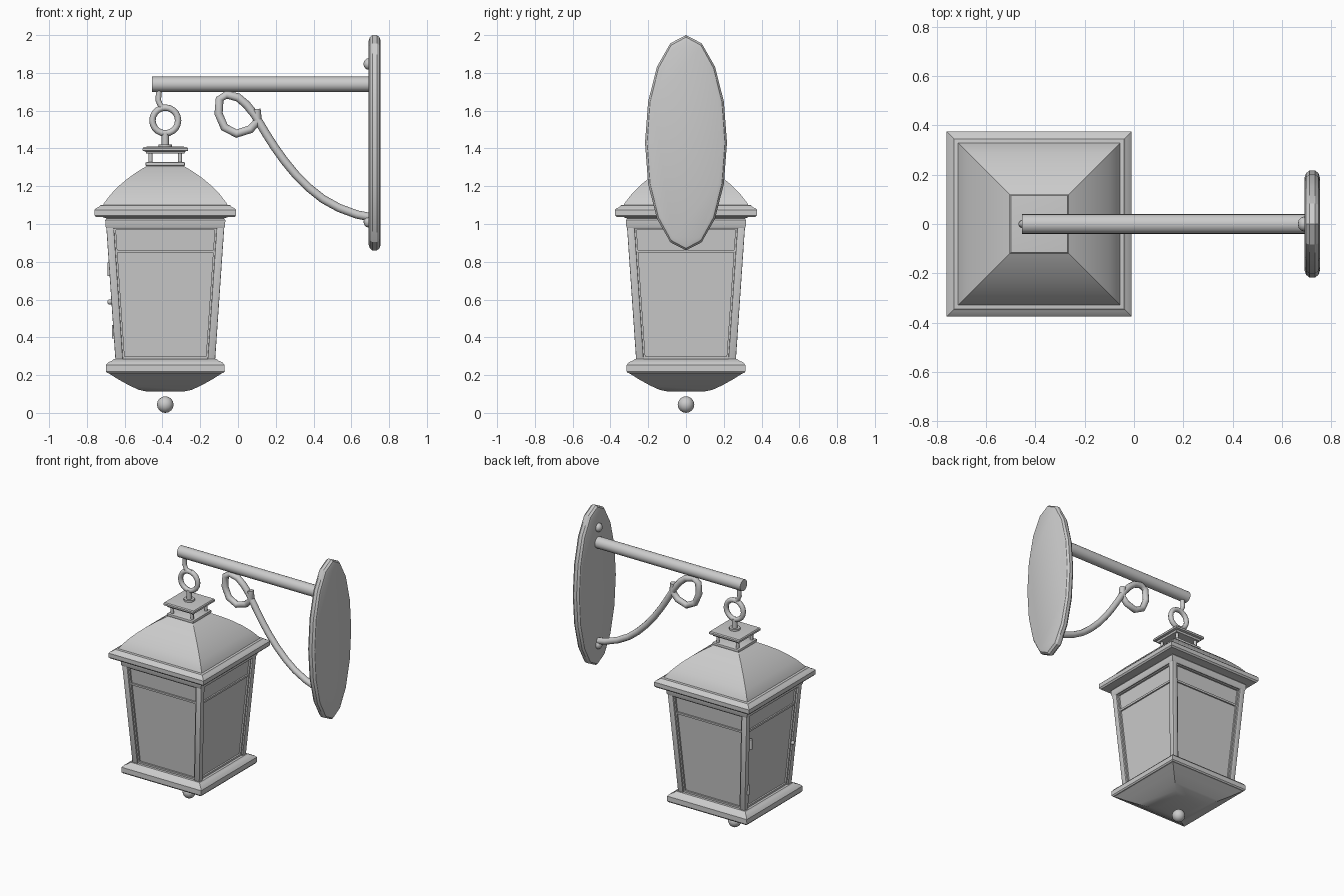
import bpy, bmesh, math
from mathutils import Vector, Matrix

if "Cube" in bpy.data.objects:
    bpy.data.objects.remove(bpy.data.objects["Cube"])

CX = -0.385  # lantern axis

metal = bpy.data.materials.new("grey metal")
metal.diffuse_color = (0.6, 0.6, 0.6, 1)
metal.use_nodes = True
metal.node_tree.nodes["Principled BSDF"].inputs["Base Color"].default_value = metal.diffuse_color


def finish(name, bm, angle=30):
    bmesh.ops.recalc_face_normals(bm, faces=bm.faces)
    me = bpy.data.meshes.new(name)
    bm.to_mesh(me)
    bm.free()
    me.materials.append(metal)
    me.shade_smooth()
    me.set_sharp_from_angle(angle=math.radians(angle))
    ob = bpy.data.objects.new(name, me)
    bpy.context.collection.objects.link(ob)
    return ob


def loft(name, rings, angle=30, bevel=0):
    """Skin a list of equal-length point rings and cap both ends."""
    bm = bmesh.new()
    vs = [[bm.verts.new(p) for p in r] for r in rings]
    n = len(vs[0])
    for a, b in zip(vs, vs[1:]):
        for i in range(n):
            j = (i + 1) % n
            bm.faces.new((a[i], a[j], b[j], b[i]))
    bm.faces.new(vs[0])
    bm.faces.new(vs[-1])
    bmesh.ops.recalc_face_normals(bm, faces=bm.faces)
    if bevel:
        bmesh.ops.bevel(bm, geom=bm.edges[:], offset=bevel, segments=2,
                        affect='EDGES', profile=0.5)
    return finish(name, bm, angle)


def square(cx, cy, h, z):
    return [(cx + sx * h, cy + sy * h, z) for sx, sy in ((-1, -1), (1, -1), (1, 1), (-1, 1))]


def tower(name, profile, angle=30, bevel=0):
    return loft(name, [square(CX, 0, h, z) for h, z in profile], angle, bevel)


def ball(name, loc, r, scale=(1, 1, 1), seg=12, rings=8):
    bm = bmesh.new()
    bmesh.ops.create_uvsphere(bm, u_segments=seg, v_segments=rings, radius=r,
                              matrix=Matrix.Translation(loc) @ Matrix.Diagonal((*scale, 1)))
    return finish(name, bm, 50)


def rod(name, a, b, r, seg=16):
    a, b = Vector(a), Vector(b)
    m = Matrix.Translation((a + b) / 2) @ (b - a).to_track_quat('Z', 'Y').to_matrix().to_4x4()
    bm = bmesh.new()
    bmesh.ops.create_cone(bm, cap_ends=True, segments=seg, radius1=r, radius2=r,
                          depth=(b - a).length, matrix=m)
    return finish(name, bm, 50)


def tube(name, pts, r, sides=10, closed=False):
    """Sweep a round section along a path lying in the y = 0 plane."""
    P = [Vector((x, 0, z)) for x, z in pts]
    rings = []
    for i, p in enumerate(P):
        t = (P[min(i + 1, len(P) - 1)] - P[max(i - 1, 0)]).normalized()
        n = Vector((-t.z, 0, t.x))
        rings.append([p + r * (math.cos(k * math.tau / sides) * n
                               + math.sin(k * math.tau / sides) * Vector((0, 1, 0)))
                      for k in range(sides)])
    return loft(name, rings, 50)


# wall plate: 16-sided oval with rounded rim
def oval(x, inset):
    return [(x, (0.217 - inset) * math.sin(k * math.tau / 16),
             1.43 + (0.57 - inset) * math.cos(k * math.tau / 16)) for k in range(16)]


loft("wall_plate", [oval(0.692, 0.03), oval(0.698, 0.011), oval(0.712, 0), oval(0.735, 0),
                    oval(0.749, 0.011), oval(0.755, 0.03)], 25)
for i, z in enumerate((1.847, 1.012)):
    ball(f"plate_screw_{i}", (0.69, 0, z), 0.03, (0.85, 1, 1))

# arm and scrolled brace
rod("arm", (-0.455, 0, 1.74), (0.70, 0, 1.74), 0.04, 20)
tube("scroll_brace", [(0.71, 1.035), (0.63, 1.05), (0.535, 1.085), (0.45, 1.132), (0.377, 1.19),
                      (0.305, 1.262), (0.245, 1.335), (0.195, 1.405), (0.15, 1.475),
                      (0.087, 1.58), (0.045, 1.632), (0.0, 1.67), (-0.06, 1.685),
                      (-0.097, 1.662), (-0.103, 1.585), (-0.072, 1.512), (-0.008, 1.478),
                      (0.066, 1.502), (0.106, 1.548), (0.098, 1.608)], 0.022)

# hook, ring and stem
tube("hook", [(-0.415, 1.72), (-0.42, 1.69), (-0.422, 1.655), (-0.41, 1.625), (-0.385, 1.612),
              (-0.362, 1.617)], 0.015)
bm = bmesh.new()
grid = [[bm.verts.new((CX + (0.068 + 0.017 * math.cos(v)) * math.cos(u), 0.017 * math.sin(v),
                       1.548 + (0.068 + 0.017 * math.cos(v)) * math.sin(u)))
         for v in (k * math.tau / 8 for k in range(8))] for u in (k * math.tau / 20 for k in range(20))]
for i in range(20):
    for j in range(8):
        bm.faces.new((grid[i][j], grid[(i + 1) % 20][j],
                      grid[(i + 1) % 20][(j + 1) % 8], grid[i][(j + 1) % 8]))
finish("ring", bm, 60)
rod("stem", (CX, 0, 1.40), (CX, 0, 1.485), 0.019, 12)
rod("stem_collar", (CX, 0, 1.405), (CX, 0, 1.422), 0.036, 12)

# vented cap
tower("vent_cap", [(0.10, 1.372), (0.105, 1.384), (0.12, 1.388), (0.12, 1.400), (0.115, 1.407), (0.10, 1.409)])
tower("vent_base", [(0.104, 1.308), (0.104, 1.327)], bevel=0.004)
for sx in (-1, 1):
    for sy in (-1, 1):
        rod("vent_post", (CX + sx * 0.078, sy * 0.078, 1.32), (CX + sx * 0.078, sy * 0.078, 1.38), 0.011, 8)

# roof dome and eave
tower("roof", [(0.335, 1.085), (0.325, 1.11), (0.288, 1.158), (0.245, 1.202), (0.2, 1.24),
               (0.155, 1.272), (0.115, 1.297), (0.085, 1.313)])
tower("eave", [(0.30, 1.025), (0.33, 1.036), (0.366, 1.036), (0.375, 1.046), (0.375, 1.075),
               (0.366, 1.084), (0.352, 1.09), (0.345, 1.099), (0.335, 1.101)])
tower("top_frame", [(0.31, 0.975), (0.316, 0.985), (0.318, 1.02), (0.31, 1.03)])


def half(z):  # outer half width of the tapered body
    return 0.264 + (z - 0.28) / 0.70 * 0.048


# glass body, corner posts and rails
tower("glass", [(half(0.27) - 0.022, 0.27), (half(1.0) - 0.022, 1.0)])
for sx in (-1, 1):
    for sy in (-1, 1):
        loft("corner_post", [square(CX + sx * (half(z) - 0.02), sy * (half(z) - 0.02), 0.02, z)
                             for z in (0.265, 1.0)], bevel=0.004)
for name, z0, z1, d in (("middle_rail", 0.848, 0.862, 0.012), ("bottom_rail", 0.27, 0.298, 0.01),
                        ("top_rail", 0.968, 0.985, 0.01)):
    tower(name, [(half(z0) - d, z0), (half(z1) - d, z1)])
# thin frame strips beside each post
for q in range(4):
    rot = Matrix.Rotation(q * math.pi / 2, 4, 'Z')
    for s in (-1, 1):
        rings = []
        for z in (0.275, 0.985):
            h = half(z)
            rings.append([rot @ Vector((s * (h - a), -(h - b), z)) + Vector((CX, 0, 0))
                          for a, b in ((0.03, 0.011), (0.05, 0.011), (0.05, 0.03), (0.03, 0.03))])
        loft("pane_frame", rings)

# base tray, tapered underside and finial
tower("base", [(0.272, 0.285), (0.282, 0.276), (0.302, 0.268), (0.314, 0.254), (0.315, 0.22),
               (0.308, 0.211), (0.29, 0.208)])
tower("underside", [(0.303, 0.212), (0.25, 0.178), (0.19, 0.145), (0.14, 0.122), (0.092, 0.112)])
ball("finial", (CX, 0, 0.044), 0.044, seg=12, rings=8)

# door knob and hinges on the left side
ball("door_knob", (CX - half(0.585) - 0.008, -0.235, 0.587), 0.014, seg=8, rings=6)
for z in (0.76, 0.43):
    rod("hinge", (CX - half(z) + 0.003, 0.24, z - 0.035), (CX - half(z) + 0.003, 0.24, z + 0.035), 0.012, 8)
